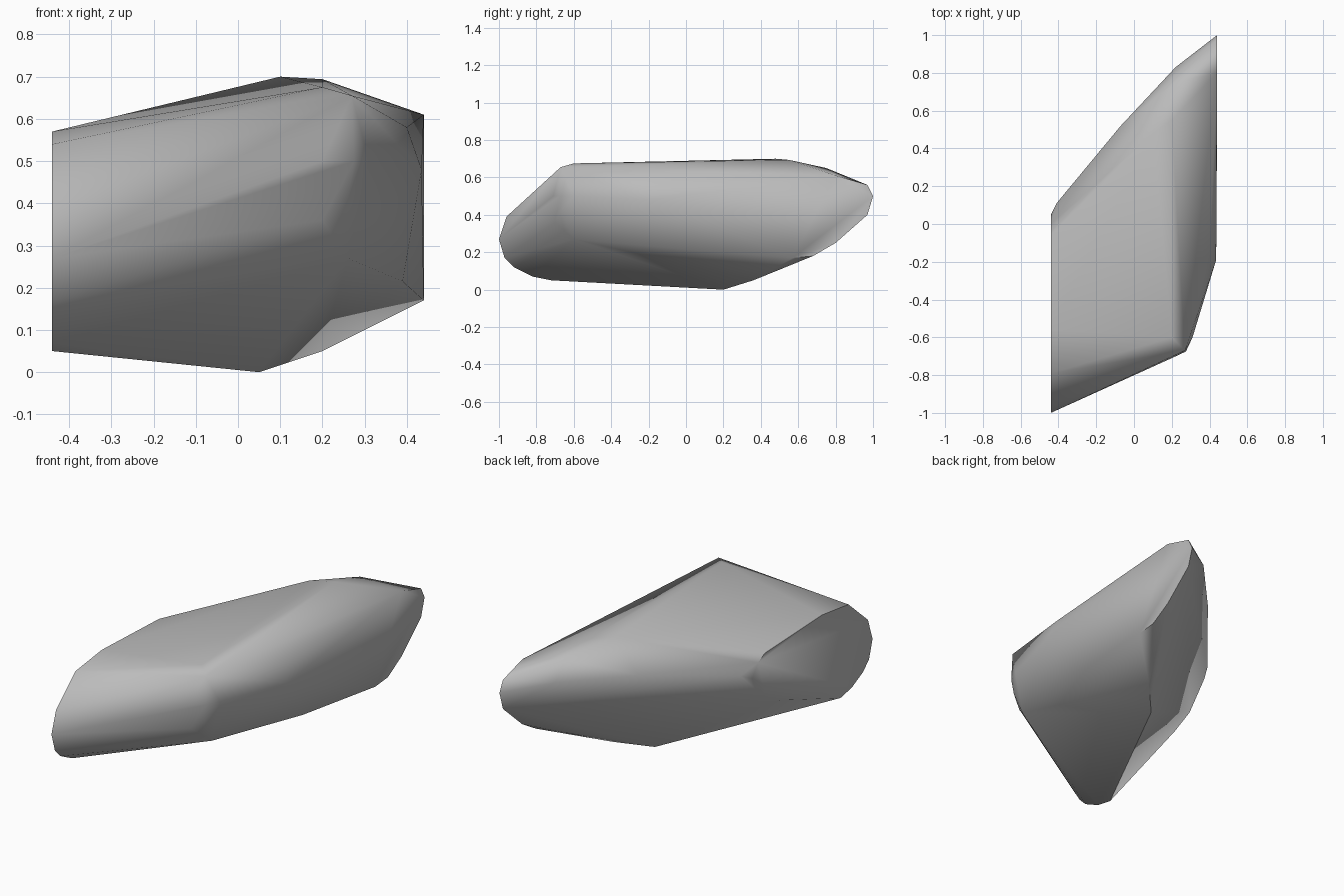
import bpy
import bmesh
import math

HALF_WIDTH = 0.44


def remove_default_cube():
    cube = bpy.data.objects.get("Cube")
    if cube:
        bpy.data.objects.remove(cube, do_unlink=True)


def make_material(name, grey):
    material = bpy.data.materials.new(name)
    material.use_nodes = True
    colour = (grey, grey, grey, 1)
    material.diffuse_color = colour
    material.node_tree.nodes["Principled BSDF"].inputs["Base Color"].default_value = colour
    return material


def cap_points(x, profile):
    return [(x, y, z) for y, z in profile]


def hull_object(name, points, material):
    """Wrap a convex skin round the points and shade it softly."""
    mesh = bpy.data.meshes.new(name)
    bm = bmesh.new()
    for point in points:
        bm.verts.new(point)
    bmesh.ops.convex_hull(bm, input=bm.verts[:])
    unused = [v for v in bm.verts if not v.link_faces]
    bmesh.ops.delete(bm, geom=unused, context="VERTS")
    bmesh.ops.dissolve_limit(bm, angle_limit=math.radians(1),
                             verts=bm.verts[:], edges=bm.edges[:])
    bmesh.ops.recalc_face_normals(bm, faces=bm.faces[:])
    bm.to_mesh(mesh)
    bm.free()
    mesh.materials.append(material)
    obj = bpy.data.objects.new(name, mesh)
    bpy.context.collection.objects.link(obj)
    bpy.ops.object.select_all(action="DESELECT")
    obj.select_set(True)
    bpy.context.view_layer.objects.active = obj
    bpy.ops.object.shade_smooth_by_angle(angle=math.radians(55))
    return obj


remove_default_cube()
stone = make_material("stone grey", 0.5)

# Flat cut ends, as (y, z) outlines
right_end = cap_points(-HALF_WIDTH, [
    (-1, .27), (-.96, .39), (-.79, .54), (-.56, .57), (-.06, .55), (0, .52),
    (.05, .45), (-.07, .3), (-.19, .24), (-.72, .05), (-.82, .07),
    (-.92, .12), (-.97, .17)])
left_end = cap_points(HALF_WIDTH, [
    (.8, .61), (.97, .56), (1, .5),
    (.97, .4), (.8, .25), (.68, .18), (.57, .17)])

# Ridge along the top, with the shoulder over the left side
crown = [(.2, -.6, .675), (.27, -.67, .655), (.1, .48, .7),
         (.2, .55, .694), (.22, .75, .65), (.4, -.16, .58)]
# Rounded front corner and the side running back from it
front_corner = [(.2, -.71, .5), (.275, -.675, .5), (.262, -.67, .42),
                (.2, -.7, .36), (.31, -.6, .5), (.26, -.6, .27)]
left_side = [(.4, -.3, .48), (.435, -.19, .48), (.39, .01, .215)]
# Slanted back edge and the keel underneath
back_edge = [(-.41, .11, .48), (-.07, .52, .55), (.22, .83, .55)]
keel = [(.05, .2, 0), (.2, .36, .05)]

hull_object("stone_shard",
            right_end + left_end + crown + front_corner + left_side + back_edge + keel,
            stone)
